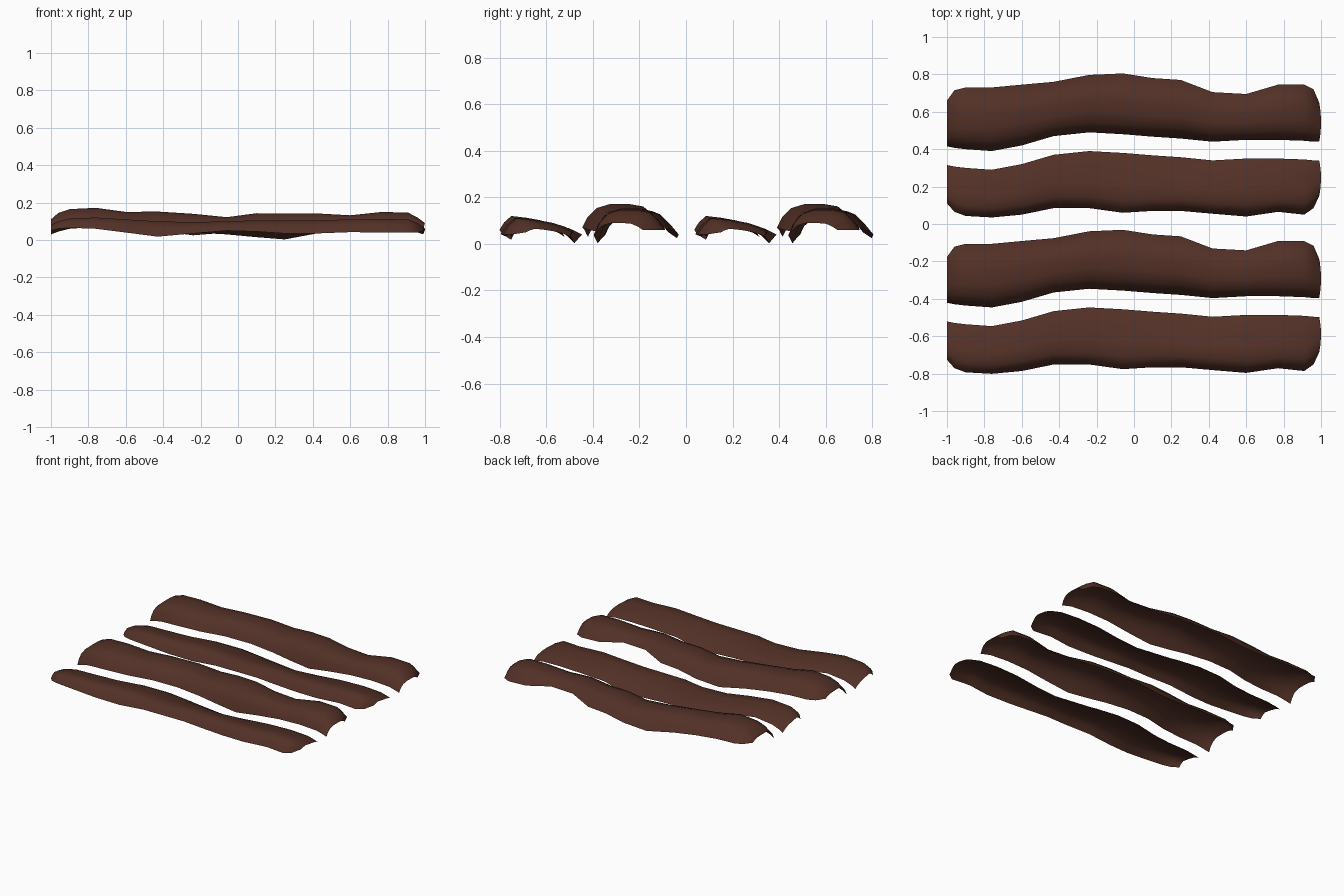
import bpy, bmesh

# Stations along the length shared by every strip
XS = (-1, -.96, -.9, -.76, -.6, -.43, -.24, -.06, .1, .25, .42, .6, .77, .91, .96, .99)

# Torn inner edge shared by neighbouring strips: y and z at each station
SEAM_Y = (.315, .307, .3, .29, .32, .37, .39, .38, .367, .357, .34, .35, .35, .345, .34, .34)
SEAM_Z = (.03, .045, .06, .07, .06, .05, .04, .03, .015, .003, .035, .05, .055, .05, .04, .03)

# Flat strip: outer edge y, outer edge z, crest z
FLAT_Y = (.11, .065, .043, .035, .05, .085, .085, .06, .07, .07, .055, .04, .065, .05, .085, .15)
FLAT_Z = (.05, .06, .065, .06, .04, .018, .035, .05, .045, .035, .035, .042, .04, .04, .04, .05)
FLAT_C = (.08, .1, .115, .12, .11, .1, .095, .1, .105, .105, .105, .11, .112, .11, .09, .065)

# Domed strip: outer edge y, outer edge z, crest z
DOME_Y = (.66, .715, .73, .73, .745, .76, .797, .805, .78, .77, .705, .695, .745, .745, .72, .65)
DOME_Z = (.09, .09, .085, .08, .07, .05, .025, .04, .055, .06, .085, .085, .065, .06, .06, .06)
DOME_C = (.11, .145, .165, .172, .15, .152, .14, .122, .143, .142, .142, .132, .15, .146, .12, .09)

# Cross-sections: (fraction of width, side whose edge height is used, rise to crest)
FLAT_SECTION = ((0, 0, 0), (.08, 0, .55), (.2, 0, 1), (.45, 1, .85),
                (.7, 1, .62), (.88, 1, .33), (1, 1, 0))
DOME_SECTION = ((0, 0, 0), (.07, 0, .45), (.18, 0, .82), (.36, 0, 1),
                (.58, 1, 1), (.77, 1, .88), (.9, 1, .48), (1, 1, 0))

brown = bpy.data.materials.new("dark_bark_brown")
brown.diffuse_color = (.085, .030, .020, 1)


def strip(name, front, back, crest, section, dy):
    """Open curved sheet lofted between a front edge and a back edge."""
    bm = bmesh.new()
    rows = []
    for i, x in enumerate(XS):
        edges = ((front[0][i], front[1][i]), (back[0][i], back[1][i]))
        row = []
        for t, side, rise in section:
            y = edges[0][0] * (1 - t) + edges[1][0] * t
            z = edges[side][1] + rise * (crest[i] - edges[side][1])
            # right end bulges slightly outward around its middle
            bulge = .04 * t * (1 - t) if i == len(XS) - 1 else 0
            row.append(bm.verts.new((x + bulge, y + dy, z)))
        rows.append(row)
    for a, b in zip(rows, rows[1:]):
        for j in range(len(a) - 1):
            bm.faces.new((a[j], b[j], b[j + 1], a[j + 1]))
    me = bpy.data.meshes.new(name)
    bm.to_mesh(me)
    bm.free()
    me.materials.append(brown)
    me.polygons.foreach_set("use_smooth", [True] * len(me.polygons))
    bpy.context.collection.objects.link(bpy.data.objects.new(name, me))


# Two pairs of strips, one behind the other
seam_front = ([y + .1 for y in SEAM_Y], SEAM_Z)
for label, dy in (("rear", 0), ("front", -.836)):
    strip(f"{label}_flat_strip", (FLAT_Y, FLAT_Z), (SEAM_Y, SEAM_Z),
          FLAT_C, FLAT_SECTION, dy)
    strip(f"{label}_domed_strip", seam_front, (DOME_Y, DOME_Z),
          DOME_C, DOME_SECTION, dy)
